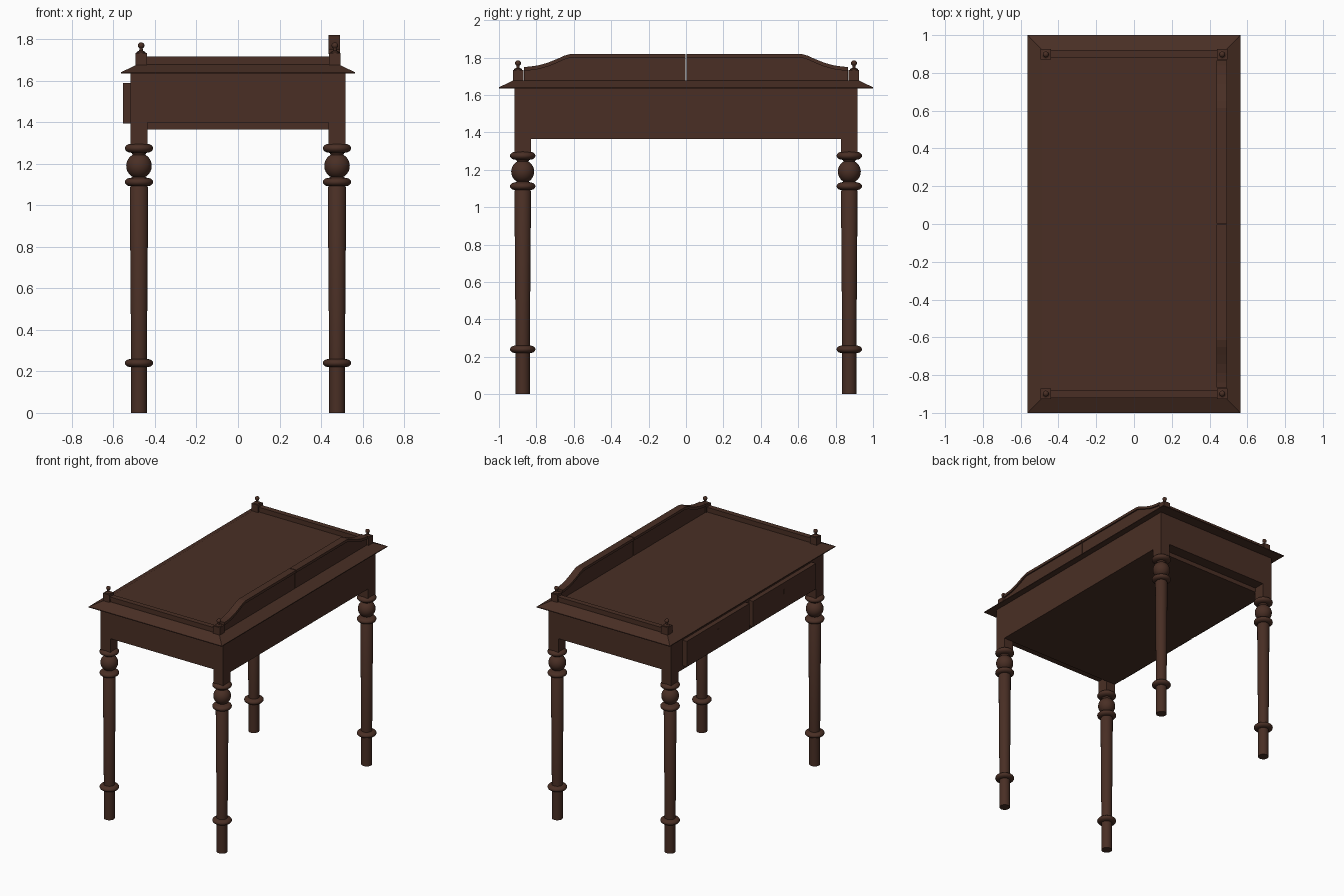
import bpy, bmesh, math

if "Cube" in bpy.data.objects:
    bpy.data.objects.remove(bpy.data.objects["Cube"])

wood = bpy.data.materials.new("dark brown wood")
wood.diffuse_color = (0.067, 0.028, 0.018, 1)
wood.use_nodes = True
wood.node_tree.nodes["Principled BSDF"].inputs["Base Color"].default_value = wood.diffuse_color


def finish(bm, name, smooth=False):
    bmesh.ops.recalc_face_normals(bm, faces=bm.faces[:])
    me = bpy.data.meshes.new(name)
    bm.to_mesh(me)
    bm.free()
    me.materials.append(wood)
    ob = bpy.data.objects.new(name, me)
    bpy.context.collection.objects.link(ob)
    if smooth:
        bpy.ops.object.select_all(action='DESELECT')
        ob.select_set(True)
        bpy.context.view_layer.objects.active = ob
        bpy.ops.object.shade_smooth_by_angle(angle=math.radians(40))
    return ob


def box(name, x, y, z):
    bm = bmesh.new()
    bmesh.ops.create_cube(bm, size=1)
    for v in bm.verts:
        v.co = [(r[0] + r[1]) / 2 + c * (r[1] - r[0]) for r, c in zip((x, y, z), v.co)]
    return finish(bm, name)


def lathe(name, profile, cx, cy, sides=32):
    bm = bmesh.new()
    rings = [[bm.verts.new((cx + r * math.cos(2 * math.pi * i / sides),
                            cy + r * math.sin(2 * math.pi * i / sides), z))
              for i in range(sides)] for r, z in profile]
    for a, b in zip(rings, rings[1:]):
        for i in range(sides):
            j = (i + 1) % sides
            bm.faces.new((a[i], a[j], b[j], b[i]))
    bm.faces.new(rings[0])
    bm.faces.new(rings[-1])
    return finish(bm, name, True)


def bulge(z, r, h, core, n=10):
    """Rounded collar profile, from the core radius out to r and back."""
    return [(core + (r - core) * math.cos(t), z + h * math.sin(t))
            for t in (-math.pi / 2 + math.pi * i / n for i in range(n + 1))]


def prism_x(name, outline, x0, x1):
    """Extrude a (y, z) outline along x."""
    bm = bmesh.new()
    f = bm.faces.new([bm.verts.new((x0, y, z)) for y, z in outline])
    ext = bmesh.ops.extrude_face_region(bm, geom=[f])["geom"]
    bmesh.ops.translate(bm, vec=(x1 - x0, 0, 0),
                        verts=[g for g in ext if isinstance(g, bmesh.types.BMVert)])
    return finish(bm, name)


# Table top with a wide bevelled edge
bm = bmesh.new()
levels = [(0.563, 1.0, 1.635), (0.563, 1.0, 1.641), (0.488, 0.922, 1.678)]
rings = [[bm.verts.new((sx * a, sy * b, z)) for sx, sy in ((-1, -1), (1, -1), (1, 1), (-1, 1))]
         for a, b, z in levels]
for lo, hi in zip(rings, rings[1:]):
    for i in range(4):
        j = (i + 1) % 4
        bm.faces.new((lo[i], lo[j], hi[j], hi[i]))
bm.faces.new(rings[0])
bm.faces.new(rings[-1])
finish(bm, "table_top")

# Case: body, long bottom board, two drawer fronts with keyhole plates
box("case_body", (-0.517, 0.517), (-0.917, 0.917), (1.398, 1.636))
box("bottom_board", (-0.517, 0.517), (-0.832, 0.832), (1.365, 1.399))
for s, side in ((-1, "left"), (1, "right")):
    y = sorted((s * 0.02, s * 0.78))
    box("drawer_front_" + side, (-0.553, -0.51), y, (1.395, 1.59))
    box("keyhole_plate_" + side, (-0.555, -0.55), (s * 0.4 - 0.012, s * 0.4 + 0.012), (1.505, 1.54))

# Legs: square block on top of a turned shaft
leg = ([(0.038, 0), (0.038, 0.215)] + bulge(0.24, 0.068, 0.02, 0.038)
       + [(0.038, 0.262), (0.0445, 1.085)] + bulge(1.112, 0.068, 0.02, 0.04)
       + [(0.0615 * math.cos(t), 1.19 + 0.0615 * math.sin(t))
          for t in (math.radians(a) for a in range(-60, 61, 10))]
       + bulge(1.275, 0.068, 0.022, 0.035))
finial = ([(0.022, 1.732), (0.022, 1.738), (0.009, 1.745), (0.008, 1.755)]
          + [(0.016 * math.cos(t), 1.77 + 0.015 * math.sin(t))
             for t in (math.radians(a) for a in range(-55, 90, 16))])
for sx, a in ((-1, "front"), (1, "back")):
    for sy, b in ((-1, "left"), (1, "right")):
        tag = a + "_" + b
        lathe("leg_" + tag, leg, sx * 0.477, sy * 0.873)
        box("leg_block_" + tag, sorted((sx * 0.518, sx * 0.437)),
            sorted((sy * 0.918, sy * 0.829)), (1.292, 1.6365))
        # Gallery corner posts with finials
        x, y = sx * 0.467, sy * 0.898
        box("gallery_post_" + tag, (x - 0.028, x + 0.028), (y - 0.028, y + 0.028), (1.677, 1.734))
        lathe("finial_" + tag, finial, x, y, 20)

# Low end rails and the shaped back gallery, in two mirrored halves
curve = [(0.866, 1.75), (0.84, 1.751), (0.79, 1.758), (0.74, 1.772), (0.69, 1.792),
         (0.65, 1.81), (0.615, 1.82), (0.003, 1.82)]
for s, side in ((-1, "left"), (1, "right")):
    box("end_rail_" + side, (-0.44, 0.44), sorted((s * 0.883, s * 0.913)), (1.677, 1.705))
    box("end_rail_cap_" + side, (-0.44, 0.44), sorted((s * 0.878, s * 0.918)), (1.703, 1.717))
    top = [(s * y, z) for y, z in curve]
    under = [(y, z - 0.02) for y, z in top]
    prism_x("gallery_cap_" + side, top + under[::-1], 0.436, 0.492)
    prism_x("gallery_panel_" + side,
            [(y, z + 0.005) for y, z in under] + [(s * 0.003, 1.677), (s * 0.866, 1.677)],
            0.446, 0.482)
